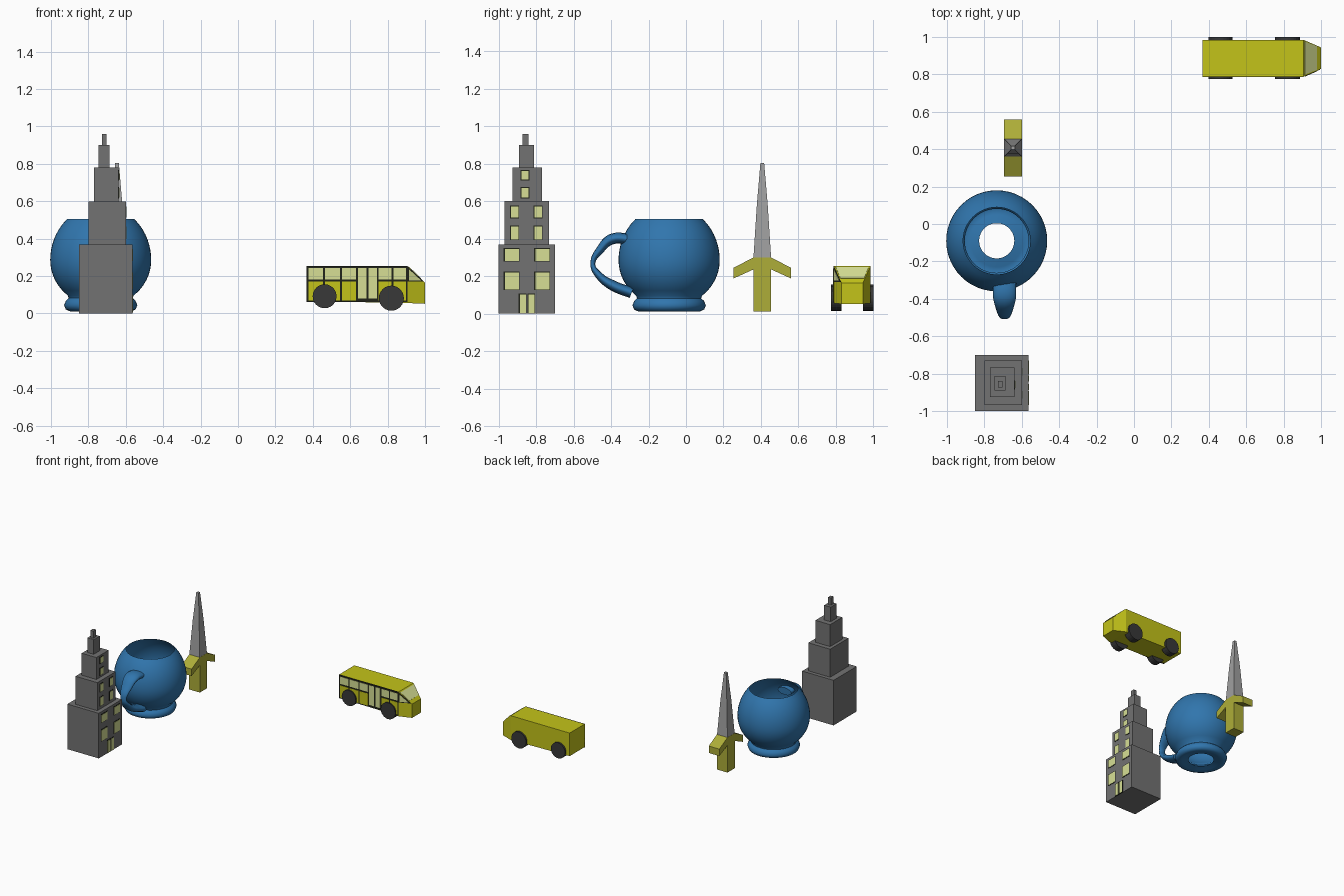
import bpy, bmesh, math
from mathutils import Vector

if "Cube" in bpy.data.objects:
    bpy.data.objects.remove(bpy.data.objects["Cube"])


def material(name, rgb):
    m = bpy.data.materials.new(name)
    m.diffuse_color = (*rgb, 1)
    m.use_nodes = True
    m.node_tree.nodes["Principled BSDF"].inputs["Base Color"].default_value = m.diffuse_color
    return m


YELLOW = material("yellow_paint", (0.55, 0.55, 0.01))
OCHRE = material("ochre", (0.42, 0.42, 0.04))
GLASS = material("lit_glass", (0.68, 0.74, 0.30))
DARK = material("dark_trim", (0.015, 0.017, 0.01))
TYRE = material("tyre", (0.04, 0.04, 0.04))
BLUE = material("blue_glaze", (0.03, 0.18, 0.42))
STONE = material("grey_stone", (0.17, 0.17, 0.17))
STEEL = material("steel", (0.35, 0.35, 0.35))


def finish(name, bm, mat):
    bmesh.ops.recalc_face_normals(bm, faces=bm.faces)
    me = bpy.data.meshes.new(name)
    bm.to_mesh(me)
    bm.free()
    ob = bpy.data.objects.new(name, me)
    bpy.context.collection.objects.link(ob)
    me.materials.append(mat)
    return ob


def loft(name, sections, mat, close=True):
    """Join matching rings of points, capping both ends."""
    bm = bmesh.new()
    rings = [[bm.verts.new(p) for p in s] for s in sections]
    for a, b in zip(rings, rings[1:]):
        for i in range(len(a)):
            j = (i + 1) % len(a)
            bm.faces.new((a[i], a[j], b[j], b[i]))
    bm.faces.new(rings[0])
    bm.faces.new(rings[-1])
    return finish(name, bm, mat)


def box(name, x, y, z, mat):
    sections = [[(x[0], y[0], h), (x[1], y[0], h), (x[1], y[1], h), (x[0], y[1], h)] for h in z]
    return loft(name, sections, mat)


def panel(name, points, offset, mat):
    """Thin plate: a polygon pushed outwards by offset."""
    off = Vector(offset)
    return loft(name, [points, [Vector(p) + off for p in points]], mat)


# Tower: stepped tiers (x range, y range, z range)
tiers = [
    ((-0.85, -0.565), (-1.0, -0.70), (0, 0.37)),
    ((-0.798, -0.60), (-0.968, -0.73), (0.37, 0.60)),
    ((-0.771, -0.638), (-0.926, -0.768), (0.60, 0.78)),
    ((-0.745, -0.687), (-0.89, -0.812), (0.78, 0.90)),
    ((-0.728, -0.703), (-0.873, -0.84), (0.90, 0.96)),
]
for i, t in enumerate(tiers):
    box(f"tower_tier_{i + 1}", *t, STONE)

# Tower windows and doors on the +x side
windows = [
    (0, [(-0.973, -0.888), (-0.81, -0.725)], [(0.126, 0.225), (0.278, 0.35)]),
    (1, [(-0.94, -0.89), (-0.815, -0.765)], [(0.393, 0.47), (0.508, 0.578)]),
    (2, [(-0.884, -0.836)], [(0.615, 0.676), (0.711, 0.767)]),
    (0, [(-0.893, -0.851), (-0.847, -0.805)], [(0.0, 0.107)]),
]
for tier, cols, rows in windows:
    x = tiers[tier][0][1]
    for y0, y1 in cols:
        for z0, z1 in rows:
            box("tower_window_frame", (x - 0.004, x + 0.002), (y0, y1), (z0, z1), DARK)
            box("tower_window_pane", (x - 0.002, x + 0.004), (y0 + 0.006, y1 - 0.004),
                (z0 + 0.004, z1 - 0.006), GLASS)

# Mug body: thin revolved shell with an open base
MUG = (-0.734, -0.09)
profile = [(0.094, 0.028), (0.14, 0.018), (0.165, 0.012), (0.187, 0.022), (0.196, 0.045),
           (0.186, 0.068), (0.171, 0.082)]
for i in range(16):
    z = 0.095 + (0.505 - 0.095) * i / 15
    half = 0.25 if z < 0.285 else 0.295
    profile.append((0.27 * math.sqrt(1 - ((z - 0.285) / half) ** 2), z))
bm = bmesh.new()
verts = [bm.verts.new((r, 0, z)) for r, z in profile]
edges = [bm.edges.new(p) for p in zip(verts, verts[1:])]
bmesh.ops.spin(bm, geom=verts + edges, cent=(0, 0, 0), axis=(0, 0, 1),
               angle=2 * math.pi, steps=48, use_duplicate=False)
bmesh.ops.remove_doubles(bm, verts=bm.verts, dist=1e-4)
mug = finish("mug_body", bm, BLUE)
mug.location = (*MUG, 0)
bpy.context.view_layer.objects.active = mug
mug.select_set(True)
bpy.ops.object.shade_smooth_by_angle(angle=math.radians(50))
mug.select_set(False)

# Mug handle: flattened tapering tube (y, z, thickness radius)
path = [(-0.29, 0.395, 0.030), (-0.395, 0.398, 0.029), (-0.455, 0.345, 0.022),
        (-0.497, 0.265, 0.012), (-0.465, 0.205, 0.020), (-0.39, 0.15, 0.028),
        (-0.29, 0.112, 0.030)]
cu = bpy.data.curves.new("mug_handle", 'CURVE')
cu.dimensions = '3D'
cu.bevel_depth = 1.0
cu.bevel_resolution = 4
cu.resolution_u = 6
cu.use_fill_caps = True
sp = cu.splines.new('BEZIER')
sp.bezier_points.add(len(path) - 1)
for bp, (y, z, r) in zip(sp.bezier_points, path):
    bp.co = (0, y, z)
    bp.radius = r
    bp.handle_left_type = bp.handle_right_type = 'AUTO'
cu.materials.append(BLUE)
handle = bpy.data.objects.new("mug_handle", cu)
handle.location = (-0.692, 0, 0)
handle.scale = (2.1, 1, 1)
bpy.context.collection.objects.link(handle)

# Dagger: grip and drooping guard from one outline, then a tapered square blade
DX, DY = -0.647, 0.407
half_outline = [(0.047, 0.30), (0.153, 0.245), (0.153, 0.188), (0.047, 0.236), (0.047, 0.012)]
outline = half_outline + [(-y, z) for y, z in reversed(half_outline)]
loft("dagger_grip_and_guard",
     [[(DX + s, DY + y, z) for y, z in outline] for s in (-0.048, 0.048)], OCHRE)
loft("dagger_blade",
     [[(DX + a * h, DY + b * h, z) for a, b in ((-1, -1), (1, -1), (1, 1), (-1, 1))]
      for h, z in ((0.047, 0.30), (0.029, 0.58), (0.010, 0.805))], STEEL)

# Bus body with tapered nose
BY = 0.887


def bus_ring(x, w, z0, z1):
    return [(x, BY - w, z0), (x, BY + w, z0), (x, BY + w, z1), (x, BY - w, z1)]


loft("bus_body", [bus_ring(0.367, 0.098, 0.066, 0.255), bus_ring(0.905, 0.098, 0.056, 0.255),
                  bus_ring(1.0, 0.057, 0.052, 0.165)], YELLOW)

# Windscreen on the sloped nose
def slope(t, w):
    return (0.905 + 0.095 * t, BY + w, 0.255 - 0.09 * t)


panel("bus_windscreen", [slope(0.08, -0.088), slope(0.08, 0.088), slope(0.75, 0.063),
                         slope(0.75, -0.063)], (0.002, 0, 0.002), GLASS)


# Corner window on the nose side
def nose_side(x, z):
    return (x, BY - 0.098 + 0.041 * (x - 0.905) / 0.095, z)


panel("bus_corner_frame", [nose_side(0.906, 0.252), nose_side(0.994, 0.17),
                           nose_side(0.906, 0.17)], (0.001, -0.002, 0), DARK)
panel("bus_corner_pane", [nose_side(0.913, 0.236), nose_side(0.977, 0.177),
                          nose_side(0.913, 0.177)], (0.002, -0.004, 0), GLASS)

# Door side: dark trim with window panes, lower panels and a double door
side = BY - 0.098
box("bus_side_trim", (0.367, 0.905), (side - 0.002, side + 0.004), (0.062, 0.255), DARK)
bays = [(0.378, 0.455), (0.465, 0.545), (0.555, 0.632), (0.752, 0.822), (0.832, 0.897)]
for x in bays:
    box("bus_window", x, (side - 0.004, side), (0.183, 0.242), GLASS)
    box("bus_lower_panel", x, (side - 0.004, side), (0.07, 0.17), YELLOW)
for x in [(0.642, 0.686), (0.697, 0.742)]:
    box("bus_door_pane", x, (side - 0.004, side), (0.08, 0.242), GLASS)

# Wheels
for x, z, r in ((0.463, 0.092, 0.064), (0.82, 0.082, 0.067)):
    for y0, y1 in ((0.775, 0.83), (0.945, 1.0)):
        ring = [(math.cos(a * math.pi / 12) * r + x, math.sin(a * math.pi / 12) * r + z)
                for a in range(24)]
        loft("bus_wheel", [[(px, y, pz) for px, pz in ring] for y in (y0, y1)], TYRE)
